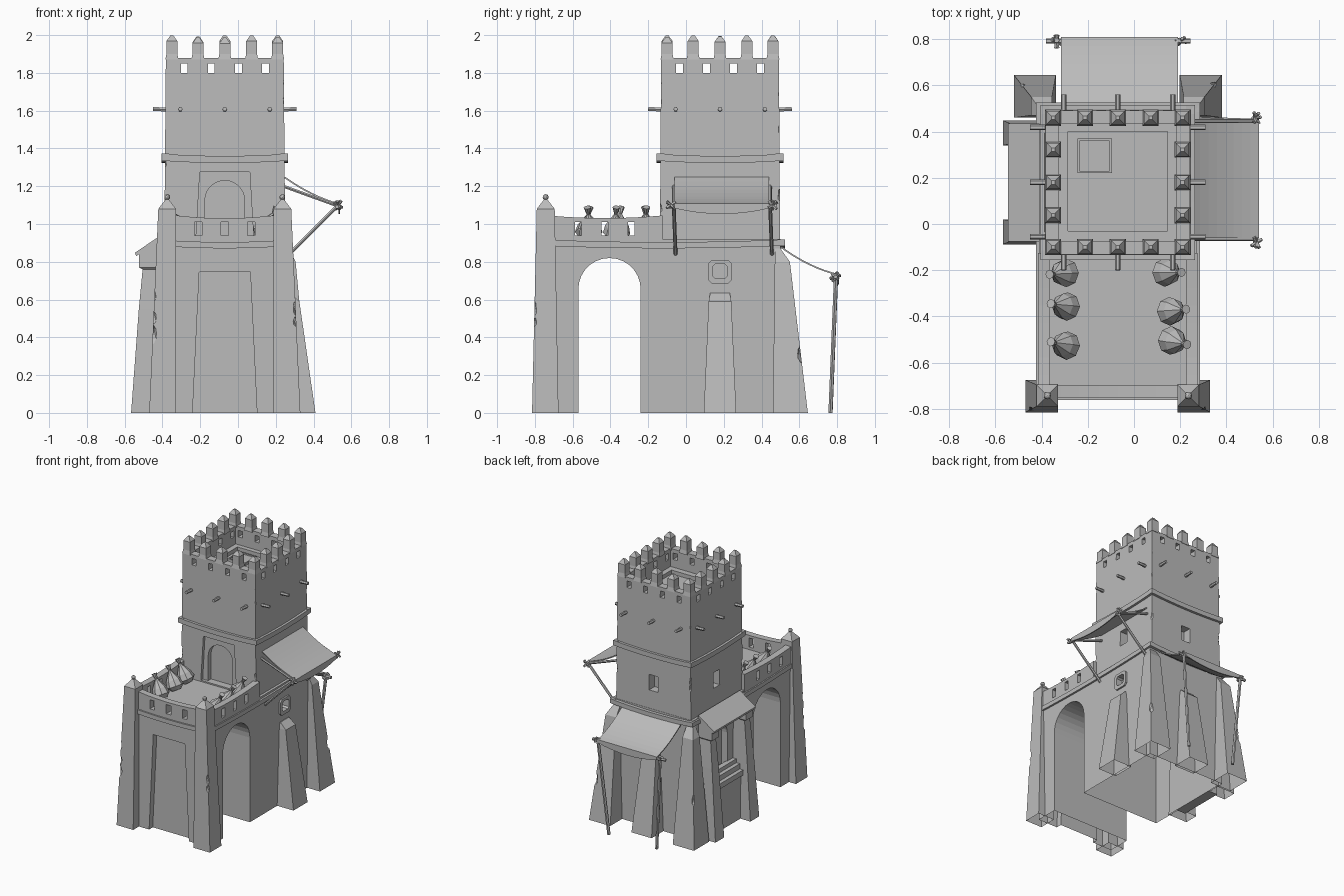
import bpy, bmesh, math, random
from mathutils import Vector, Matrix

random.seed(4)
if "Cube" in bpy.data.objects:
    bpy.data.objects.remove(bpy.data.objects["Cube"])

stone = bpy.data.materials.new("plain_grey")
stone.use_nodes = True
stone.diffuse_color = (0.5, 0.5, 0.5, 1)
stone.node_tree.nodes["Principled BSDF"].inputs["Base Color"].default_value = (0.5, 0.5, 0.5, 1)

CX, CY = -0.07, 0.18          # tower axis


def flip(x):
    return 2 * CX - x


def finish(name, bm):
    bmesh.ops.recalc_face_normals(bm, faces=bm.faces)
    me = bpy.data.meshes.new(name)
    bm.to_mesh(me)
    bm.free()
    me.materials.append(stone)
    ob = bpy.data.objects.new(name, me)
    bpy.context.collection.objects.link(ob)
    return ob


def loft(name, rings, open_bottom=False):
    """Skin a stack of equal-length rings and cap the ends."""
    bm = bmesh.new()
    vs = [[bm.verts.new(p) for p in r] for r in rings]
    n = len(rings[0])
    for a, b in zip(vs, vs[1:]):
        for i in range(n):
            bm.faces.new((a[i], a[(i + 1) % n], b[(i + 1) % n], b[i]))
    bm.faces.new(vs[-1])
    if not open_bottom:
        bm.faces.new(vs[0])
    return finish(name, bm)


def rect(x0, x1, y0, y1, z):
    return [(x0, y0, z), (x1, y0, z), (x1, y1, z), (x0, y1, z)]


def box(name, x0, x1, y0, y1, z0, z1):
    return loft(name, [rect(x0, x1, y0, y1, z0), rect(x0, x1, y0, y1, z1)])


def slab(name, axis, profile, d0, d1):
    """Extrude a (along, z) profile across the given axis."""
    def put(d):
        return [(d, u, z) if axis == "x" else (u, d, z) for u, z in profile]
    return loft(name, [put(d0), put(d1)])


def arch(c, half, z0, top, n=14):
    pts = [(c - half, z0), (c + half, z0)]
    for i in range(n + 1):
        a = math.pi * i / n
        pts.append((c + half * math.cos(a), top - half + half * math.sin(a)))
    return pts


def octagon(u, z, h, k):
    """Square of half size h with corners trimmed by k."""
    signs = ((1, 1), (-1, 1), (-1, -1), (1, -1))
    out = []
    for i, (a, b) in enumerate(signs):
        pair = [(u + a * h, z + b * (h - k)), (u + a * (h - k), z + b * h)]
        out += pair if i % 2 == 0 else pair[::-1]
    return out


def sagging(a, b, z0, z1, sag_low, sag_top, n=8):
    t = [i / n for i in range(n + 1)]
    low = [(a + (b - a) * k, z0 - sag_low * 4 * k * (1 - k)) for k in t]
    top = [(a + (b - a) * k, z1 - sag_top * 4 * k * (1 - k)) for k in t]
    return low + top[::-1]


def cut(target, *cutters):
    for c in cutters:
        m = target.modifiers.new("cut", "BOOLEAN")
        m.object, m.solver = c, "EXACT"
        bpy.context.view_layer.objects.active = target
        bpy.ops.object.modifier_apply(modifier=m.name)
        bpy.data.objects.remove(c)


def rod(name, a, b, r, sides=6):
    a, b = Vector(a), Vector(b)
    q = (b - a).to_track_quat("Z", "Y").to_matrix()
    ring = [q @ Vector((r * math.cos(k * math.tau / sides), r * math.sin(k * math.tau / sides), 0))
            for k in range(sides)]
    return loft(name, [[a + v for v in ring], [b + v for v in ring]])


def chips(target, corners, z0, z1, count):
    """Knock small pieces off vertical edges."""
    for x, y in corners:
        for _ in range(count):
            bm = bmesh.new()
            bmesh.ops.create_icosphere(bm, subdivisions=1, radius=1)
            s = Matrix.Diagonal((0.022, 0.022, random.uniform(0.03, 0.06), 1))
            bmesh.ops.transform(bm, verts=bm.verts, matrix=Matrix.Translation(
                (x + math.copysign(0.01, x - CX), y + math.copysign(0.01, y - CY), random.uniform(z0, z1))) @ s)
            cut(target, finish("chip", bm))


# Lower block: passage, front door recess, side window, hollow underside
body = box("lower_block", -0.41, 0.27, -0.745, 0.50, 0, 0.92)
cut(body, slab("c", "x", arch(-0.405, 0.165, -0.1, 0.82), -1, 1),
    slab("c", "y", [(-0.241, -0.01), (0.101, -0.01), (0.065, 0.745), (-0.205, 0.745)], -0.9, -0.70),
    slab("c", "x", octagon(CY, 0.75, 0.038, 0.012), 0.23, 0.4),
    slab("c", "x", arch(CY, 0.10, 0.42, 0.77), -0.5, -0.36))
bm = bmesh.new()
bm.from_mesh(body.data)
bmesh.ops.delete(bm, geom=[f for f in bm.faces if all(v.co.z < 0.001 for v in f.verts)], context="FACES")
bm.to_mesh(body.data)
bm.free()
frame = slab("side_window_frame", "x", octagon(CY, 0.747, 0.062, 0.018), 0.265, 0.283)
cut(frame, slab("c", "x", octagon(CY, 0.75, 0.038, 0.012), 0.2, 0.4))

# Tower: open roof, loopholes, windows and terrace door
tower = loft("tower", [rect(-0.39, 0.25, -0.138, 0.498, 0.915), rect(-0.382, 0.242, -0.132, 0.492, 1.88)])
cut(tower, box("c", -0.325, 0.185, -0.075, 0.435, 1.74, 2.2),
    box("c", -0.285, 0.145, -0.03, 0.40, 1.71, 1.8))
for k in (-0.215, -0.072, 0.072, 0.215):
    cut(tower, box("c", CX + k - 0.018, CX + k + 0.018, -1, 1, 1.80, 1.85),
        box("c", -1, 1, CY + k - 0.018, CY + k + 0.018, 1.80, 1.85))
cut(tower, slab("c", "y", [(-0.222, 0.93), (0.082, 0.93), (0.062, 1.275), (-0.202, 1.275)], -0.3, -0.115),
    slab("c", "y", arch(CX, 0.105, 0.93, 1.23), -0.3, -0.08),
    box("c", CX - 0.038, CX + 0.038, 0.43, 0.6, 1.06, 1.18),
    box("c", 0.18, 0.4, CY - 0.038, CY + 0.038, 1.06, 1.18),
    box("c", -0.6, -0.32, CY - 0.038, CY + 0.038, 1.06, 1.18))
chips(tower, [(x, y) for x in (-0.385, 0.245) for y in (-0.135, 0.495)], 1.0, 1.8, 3)

# Roof hatch
hatch = box("roof_hatch", -0.245, -0.095, 0.22, 0.37, 1.70, 1.73)
cut(hatch, box("c", -0.235, -0.105, 0.23, 0.36, 1.72, 1.8))

# Merlons round the tower top
steps = (-0.28, -0.142, 0, 0.142, 0.28)
for i in steps:
    for j in steps:
        if max(abs(i), abs(j)) < 0.28:
            continue
        x, y, h, t = CX + i, CY + j, 0.029, 0.008
        z = 1.965 + random.uniform(-0.01, 0.005)
        loft("merlon", [rect(x - r, x + r, y - r, y + r, q)
                        for r, q in ((h + 0.006, 1.87), (h, 1.90), (h, z), (t, z + 0.03))])


# Sagging string courses
def course(name, x0, x1, y0, y1, z0, z1, t, sag):
    for y in (y0, y1 - t):
        slab(name, "y", sagging(x0, x1, z0, z1, sag, sag), y, y + t)
    for x in (x0, x1 - t):
        slab(name, "x", sagging(y0, y1, z0, z1, sag, sag), x, x + t)


course("tower_course", -0.405, 0.265, -0.155, 0.515, 1.335, 1.372, 0.04, 0.012)
course("lower_course", -0.425, 0.285, -0.762, 0.525, 0.885, 0.918, 0.04, 0.014)

# Terrace parapets with loopholes
front = slab("front_parapet", "y", sagging(-0.40, 0.26, 0.90, 1.055, 0, 0.025), -0.75, -0.70)
for x in (-0.21, CX, 0.07):
    cut(front, box("c", x - 0.02, x + 0.02, -1, 0, 0.94, 1.01))
for x in (-0.415, 0.225):
    side = slab("side_parapet", "x", sagging(-0.73, -0.125, 0.90, 1.045, 0, 0.014), x, x + 0.05)
    for y in (-0.57, -0.43, -0.29):
        cut(side, box("c", -1, 1, y - 0.018, y + 0.018, 0.94, 1.01))

# Front corner pylons with ball finials
for side in (1, -1):
    def px(x):
        return x if side > 0 else flip(x)
    pylon = loft("front_pylon", [rect(px(a), px(b), c, d, z) for a, b, c, d, z in (
        (0.188, 0.33, -0.815, -0.675, 0), (0.188, 0.282, -0.79, -0.695, 1.08),
        (0.228, 0.242, -0.75, -0.736, 1.132))], True)
    chips(pylon, [(px(0.30), -0.80)], 0.3, 0.9, 3)
    bm = bmesh.new()
    bmesh.ops.create_icosphere(bm, subdivisions=2, radius=0.016,
                               matrix=Matrix.Translation((px(0.235), -0.743, 1.142)))
    finish("finial", bm)
    # Rear corner buttress
    corner = loft("rear_corner_buttress", [rect(px(a), px(b), 0.46 if z < 0.5 else 0.47, d, z) for a, b, d, z in (
        (0.198, 0.38, 0.645, 0), (0.215, 0.305, 0.55, 0.80), (0.215, 0.27, 0.50, 0.87))], True)
    chips(corner, [(px(0.34), 0.60)], 0.3, 0.6, 2)

# Middle buttresses on the right side and back
loft("side_buttress", [rect(0.25, b, CY - w, CY + w, z) for b, w, z in (
    (0.41, 0.086, 0), (0.325, 0.06, 0.59), (0.275, 0.052, 0.635))], True)
loft("rear_buttress", [rect(CX - w, CX + w, 0.48, d, z) for d, w, z in (
    (0.645, 0.086, 0), (0.555, 0.06, 0.59), (0.505, 0.052, 0.635))], True)

# Left alcove: piers with gussets, stepped sill and lean-to roof
for s in (1, -1):
    loft("alcove_pier", [rect(b, -0.40, CY + s * u, CY + s * v, z) for b, u, v, z in (
        (-0.566, 0.16, 0.268, 0), (-0.525, 0.17, 0.25, 0.55), (-0.505, 0.175, 0.24, 0.76),
        (-0.525, 0.165, 0.25, 0.77), (-0.525, 0.165, 0.25, 0.84))], True)
    slab("alcove_gusset", "y", [(-0.525, 0.83), (-0.40, 0.83), (-0.40, 0.925), (-0.525, 0.85)],
         CY + s * 0.165, CY + s * 0.25)
for x, z0, z1 in ((-0.48, 0, 0.34), (-0.50, 0.34, 0.38), (-0.47, 0.38, 0.42), (-0.44, 0.42, 0.45)):
    box("alcove_sill", x, -0.40, CY - 0.18, CY + 0.18, z0, z1)
slab("alcove_roof", "y", [(-0.54, 0.83), (-0.41, 0.915), (-0.41, 0.94), (-0.545, 0.848)], -0.075, 0.435)

# Wooden pegs in the tower walls
for k in (-0.235, 0, 0.238):
    for s in (1, -1):
        z = 1.605
        rod("peg", (CX + k, CY + s * 0.28, z), (CX + k, CY + s * 0.38, z + 0.004), 0.012)
        rod("peg", (CX + s * 0.28, CY + k, z), (CX + s * 0.38, CY + k, z + 0.004), 0.012)


# Cloth awnings that drape over their bars into a short hanging flap
def awning(name, a0, a1, b0, b1, sag, n=8):
    a0, a1, b0, b1 = map(Vector, (a0, a1, b0, b1))
    bm = bmesh.new()
    grid = []
    for i in range(n + 2):
        u = min(i / n, 1)
        row = []
        for j in range(n + 1):
            v = j / n
            p = a0.lerp(a1, v).lerp(b0.lerp(b1, v), u)
            p.z -= sag * 4 * u * (1 - u)
            if i > n:
                p.z -= 0.025 + 0.03 * 4 * v * (1 - v)
            row.append(bm.verts.new(p))
        grid.append(row)
    for r, q in zip(grid, grid[1:]):
        for j in range(n):
            bm.faces.new((r[j], r[j + 1], q[j + 1], q[j]))
    ob = finish(name, bm)
    m = ob.modifiers.new("thickness", "SOLIDIFY")
    m.thickness = 0.008


def knot(p):
    for _ in range(4):
        d = Vector([random.uniform(-1, 1) for _ in range(3)]).normalized() * 0.03
        rod("lashing", Vector(p) - d, Vector(p) + d, 0.008, 5)


awning("side_awning", (0.25, -0.06, 1.25), (0.25, 0.44, 1.25), (0.54, -0.06, 1.108), (0.54, 0.44, 1.108), 0.016)
rod("side_awning_bar", (0.525, -0.10, 1.092), (0.525, 0.48, 1.096), 0.011)
for y in (-0.065, 0.445):
    rod("side_awning_strut", (0.27, y + 0.01, 0.84), (0.53, y, 1.10), 0.01)
    rod("side_awning_rafter", (0.24, y, 1.20), (0.53, y, 1.095), 0.009)
    knot((0.53, y + math.copysign(0.015, y), 1.10))
awning("rear_awning", (-0.315, 0.50, 0.885), (0.19, 0.50, 0.885), (-0.315, 0.81, 0.735), (0.19, 0.81, 0.735), 0.02)
rod("rear_awning_bar", (-0.38, 0.792, 0.72), (0.245, 0.792, 0.72), 0.011)
for top, foot in ((-0.335, -0.285), (0.20, 0.125)):
    rod("rear_awning_pole", (foot, 0.765, 0), (top, 0.795, 0.74), 0.012)
    knot((top, 0.79, 0.72))

# Tied sacks leaning on the parapets
profile = ((0.035, 0), (0.062, 0.03), (0.052, 0.075), (0.009, 0.145), (0.02, 0.185))
for x, y in ((-0.28, -0.21), (-0.275, -0.36), (-0.275, -0.53), (0.12, -0.21), (0.14, -0.38), (0.145, -0.50)):
    lean = (Matrix.Translation((x, y, 0.925)) @ Matrix.Rotation(math.copysign(0.48, x), 4, "Y")
            @ Matrix.Rotation(random.uniform(-0.12, 0.12), 4, "X"))
    loft("sack", [[lean @ Vector((r * math.cos(k * math.tau / 8), r * math.sin(k * math.tau / 8), z))
                   for k in range(8)] for r, z in profile])
